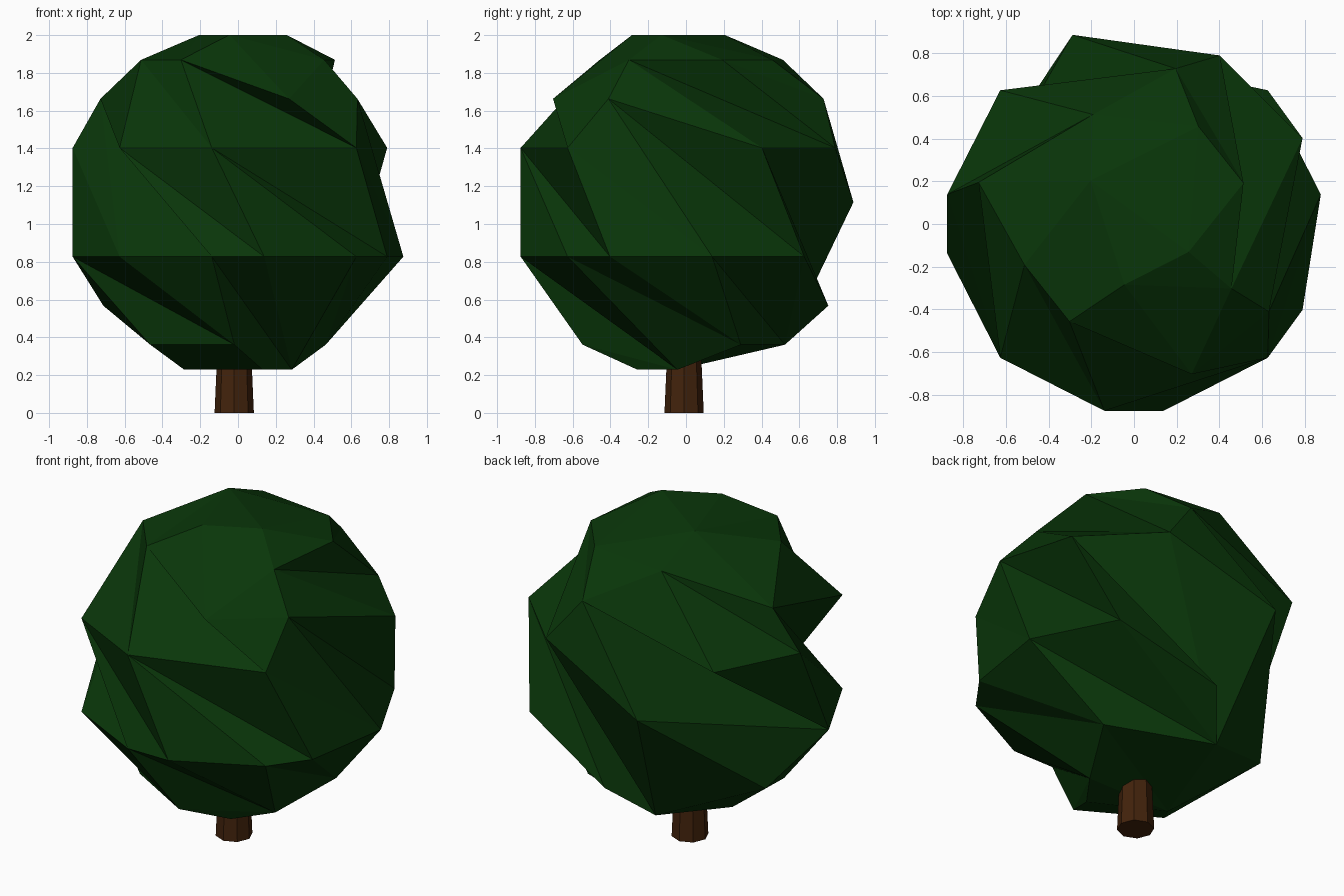
import bpy
import bmesh
from math import radians, sin, cos
from mathutils import Matrix

cube = bpy.data.objects.get("Cube")
if cube:
    bpy.data.objects.remove(cube, do_unlink=True)


def material(name, colour):
    mat = bpy.data.materials.new(name)
    mat.use_nodes = True
    mat.diffuse_color = (*colour, 1)
    bsdf = next(n for n in mat.node_tree.nodes if n.type == 'BSDF_PRINCIPLED')
    bsdf.inputs["Base Color"].default_value = (*colour, 1)
    bsdf.inputs["Roughness"].default_value = 0.9
    return mat


def add_object(name, bm, mat):
    bmesh.ops.recalc_face_normals(bm, faces=bm.faces)
    mesh = bpy.data.meshes.new(name)
    bm.to_mesh(mesh)
    bm.free()
    mesh.materials.append(mat)
    obj = bpy.data.objects.new(name, mesh)
    bpy.context.collection.objects.link(obj)
    return obj


leaf_green = material("leaf_green", (0.0028, 0.037, 0.0028))
bark_brown = material("bark_brown", (0.055, 0.0165, 0.0035))

# Foliage: sparse points on a sphere, latitude -> longitudes in degrees
RADIUS, CENTRE_Z = 0.932, 1.115
TWIST = 1.5  # swirl, degrees of turn per degree of latitude
rings = {
    72: (135, 261, 333),
    54: (20.5, 56.5, 110.5, 200.5, 236.5, 326.5),
    36: (75, 165, 291, 327),
    18: (27, 63, 135, 171, 225, 261, 315),
    0: (108,),
    -18: (9, 45, 189, 225, 261, 279, 315, 333),
    -36: (88, 161),
    -54: (32, 107, 212, 268),
    -72: (189, 297, 351),
}
# Edges turned inside their pair of triangles, in order, to shape the notches
turned_edges = [
    ((18, 225), (-18, 315)),
    ((18, 225), (-18, 225)),
    ((18, 225), (18, 171)),
    ((18, 171), (-18, 261)),
    ((18, 135), (-18, 225)),
    ((18, 315), (-18, 45)),
    ((-18, 279), (-54, 32)),
    ((18, 135), (0, 108)),
    ((18, 135), (54, 56.5)),
    ((72, 261), (36, 327)),
    ((-36, 88), (-72, 189)),
    ((18, 27), (0, 108)),
    ((-36, 88), (-36, 161)),
    ((18, 27), (-36, 161)),
    ((18, 63), (-36, 161)),
]

# The hull is skinned unswirled, then swirled so its facets fold into notches
bm = bmesh.new()
points = {}
for lat, longitudes in rings.items():
    for lon in longitudes:
        a, b = radians(lon + TWIST * lat), radians(lat)
        points[lat, lon] = bm.verts.new(
            (RADIUS * cos(b) * cos(a), RADIUS * cos(b) * sin(a), RADIUS * sin(b)))
bmesh.ops.convex_hull(bm, input=bm.verts[:])
bmesh.ops.triangulate(bm, faces=bm.faces[:])
bmesh.ops.recalc_face_normals(bm, faces=bm.faces)
for start, end in turned_edges:
    edge = bm.edges.get((points[start], points[end]))
    if edge:
        bmesh.utils.edge_rotate(edge, True)
for (lat, lon), v in points.items():
    v.co = Matrix.Rotation(radians(-TWIST * lat), 3, 'Z') @ v.co
    v.co.z += CENTRE_Z
add_object("foliage", bm, leaf_green)

# Trunk: tapered octagonal post reaching into the foliage
bm = bmesh.new()
height = 0.5
bmesh.ops.create_cone(bm, cap_ends=True, segments=8, radius1=0.104, radius2=0.082,
                      depth=height, matrix=Matrix.Translation((-0.02, -0.01, height / 2)))
add_object("trunk", bm, bark_brown)
